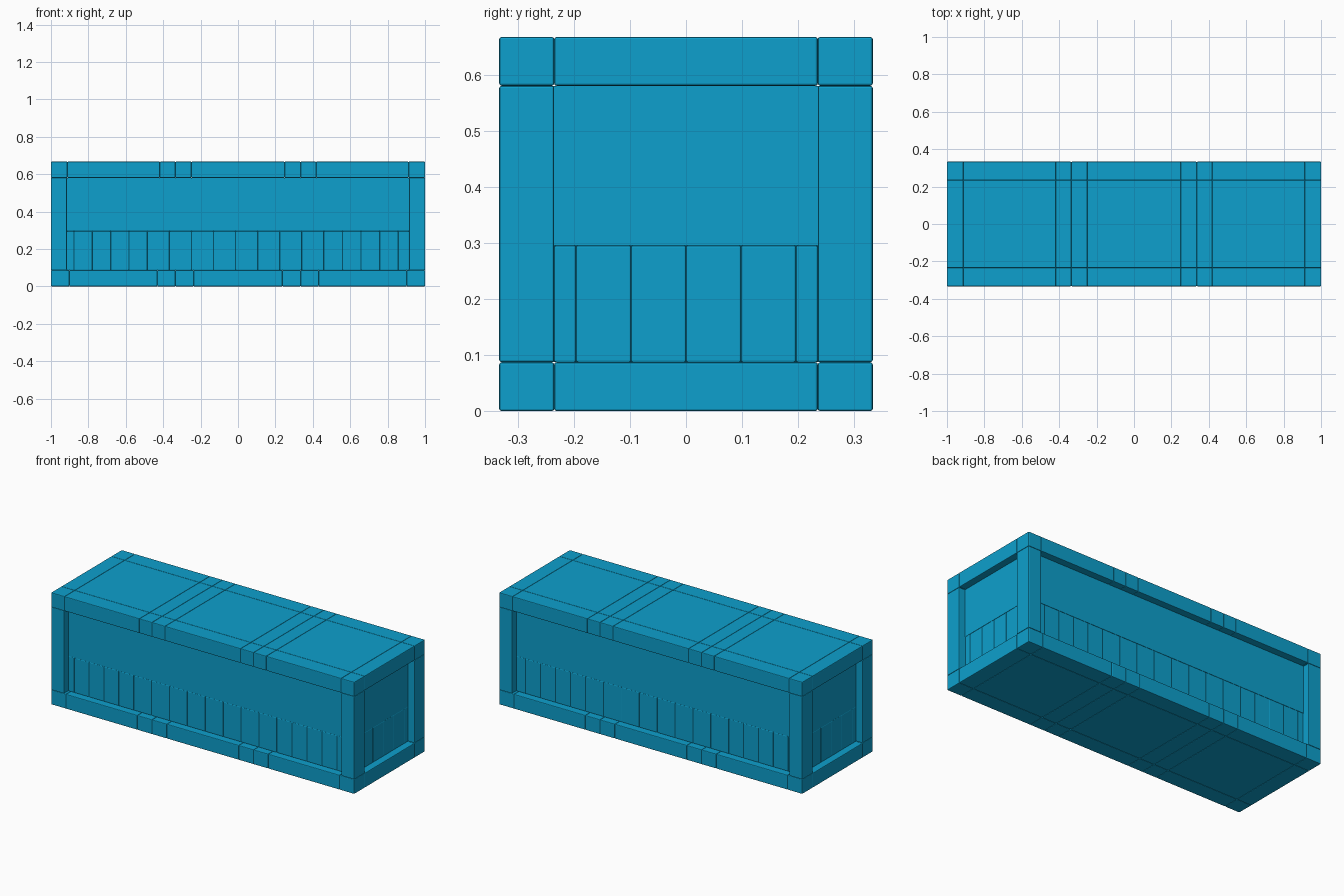
import bpy
import bmesh
from mathutils import Matrix, Vector

if "Cube" in bpy.data.objects:
    bpy.data.objects.remove(bpy.data.objects["Cube"], do_unlink=True)

BLUE = (0.004, 0.35, 0.61, 1)
blue = bpy.data.materials.new("bright blue")
blue.use_nodes = True
blue.diffuse_color = BLUE
blue.node_tree.nodes["Principled BSDF"].inputs["Base Color"].default_value = BLUE

# Overall half sizes, levels and recess depth
HX, HY, TOP = 1.0, 0.333, 0.667
BASE_TOP, PLANK_TOP, LID_BOTTOM = 0.087, 0.295, 0.58
POST_X, POST_Y = 0.085, 0.098
DEPTH, PLANK = 0.042, 0.012
PX, PY = HX - DEPTH, HY - DEPTH      # panel planes
OX, OY = HX - POST_X, HY - POST_Y    # opening edges


def build(name, boxes, bevel=0.004):
    """Make one object from boxes given as (low corner, high corner)."""
    bm = bmesh.new()
    for low, high in boxes:
        low, high = Vector(low), Vector(high)
        matrix = Matrix.Translation((low + high) / 2) @ Matrix.Diagonal((*(high - low), 1))
        bmesh.ops.create_cube(bm, size=1, matrix=matrix)
    mesh = bpy.data.meshes.new(name)
    bm.to_mesh(mesh)
    bm.free()
    mesh.materials.append(blue)
    obj = bpy.data.objects.new(name, mesh)
    bpy.context.collection.objects.link(obj)
    if bevel:
        mod = obj.modifiers.new("soft edges", 'BEVEL')
        mod.width = bevel
        mod.segments = 2
    return obj


def pairs(values):
    return list(zip(values, values[1:]))


def slab(name, half_cuts, z0, z1):
    """Slab split into blocks by seams mirrored in x and y."""
    xs = [-x for x in reversed(half_cuts)] + half_cuts
    ys = [-HY, -OY, OY, HY]
    return build(name, [((x0, y0, z0), (x1, y1, z1))
                        for x0, x1 in pairs(xs) for y0, y1 in pairs(ys)])


# Base and lid made of fitted blocks
slab("base_blocks", [0.237, 0.335, 0.432, 0.902, HX], 0, BASE_TOP)
slab("lid_blocks", [0.249, 0.335, 0.418, 0.912, HX], LID_BOTTOM, TOP)

# Corner posts
for y_name, sy in (("front", -1), ("back", 1)):
    for x_name, sx in (("right", -1), ("left", 1)):
        x0, x1 = sorted((sx * OX, sx * HX))
        y0, y1 = sorted((sy * OY, sy * HY))
        build(f"{y_name}_{x_name}_post", [((x0, y0, BASE_TOP), (x1, y1, LID_BOTTOM))])

# Recessed upper walls, with a slimmer core behind the planks
build("upper_walls", [((-PX, -PY, PLANK_TOP), (PX, PY, LID_BOTTOM))], 0)
build("core", [((PLANK - PX, PLANK - PY, BASE_TOP), (PX - PLANK, PY - PLANK, PLANK_TOP))], 0)

# Planks along the long sides: narrow at the ends, wider in the middle
cuts = ([-OX] + [-0.877 + 0.098 * i for i in range(5)]
        + [-0.367 + 0.118 * i for i in range(8)]
        + [0.559 + 0.099 * i for i in range(4)] + [OX])
for name, y0, y1 in (("front_planks", -PY, PLANK - PY), ("back_planks", PY - PLANK, PY)):
    build(name, [((x0, y0, BASE_TOP), (x1, y1, PLANK_TOP)) for x0, x1 in pairs(cuts)], 0.003)

# Planks along the short sides
cuts = [-OY] + [0.098 * i for i in range(-2, 3)] + [OY]
for name, x0, x1 in (("right_planks", -PX, PLANK - PX), ("left_planks", PX - PLANK, PX)):
    build(name, [((x0, y0, BASE_TOP), (x1, y1, PLANK_TOP)) for y0, y1 in pairs(cuts)], 0.003)
